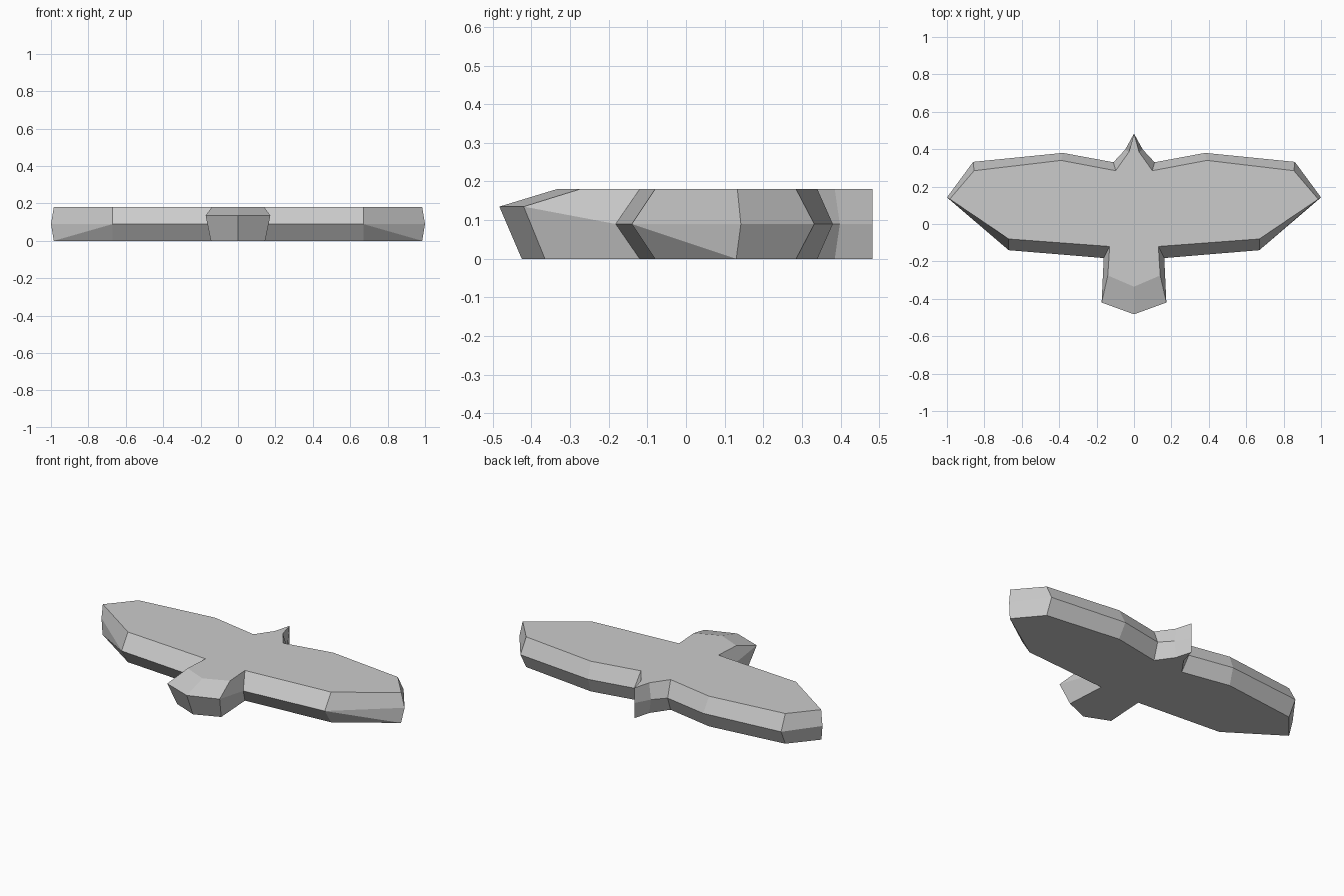
import bpy
import bmesh

if "Cube" in bpy.data.objects:
    bpy.data.objects.remove(bpy.data.objects["Cube"])

grey = bpy.data.materials.new("plain grey")
grey.diffuse_color = (0.6, 0.6, 0.6, 1)
grey.use_nodes = True
grey.node_tree.nodes["Principled BSDF"].inputs["Base Color"].default_value = grey.diffuse_color

# Right half of the bird outline, beak to tail: top rim, widest rim, bottom rim
TOP, BOTTOM = 0.18, 0.0
half = [
    # top x, y      middle x, y, z         bottom x, y
    ((0.0, 0.483), (0.0, 0.483, 0.09), (0.0, 0.483)),          # beak tip
    ((0.027, 0.385), (0.047, 0.398, 0.09), (0.027, 0.385)),    # head
    ((0.098, 0.285), (0.11, 0.33, 0.09), (0.098, 0.285)),      # neck
    ((0.39, 0.34), (0.38, 0.38, 0.09), (0.39, 0.34)),          # wing leading edge
    ((0.855, 0.285), (0.86, 0.332, 0.09), (0.855, 0.285)),     # wing shoulder
    ((0.985, 0.133), (1.0, 0.142, 0.09), (0.985, 0.13)),       # wing tip
    ((0.67, -0.08), (0.67, -0.14, 0.09), (0.67, -0.08)),       # wing trailing edge
    ((0.13, -0.12), (0.162, -0.182, 0.09), (0.13, -0.12)),     # tail root
    ((0.14, -0.275), (0.173, -0.42, 0.135), (0.145, -0.365)),  # tail corner
    ((0.0, -0.335), (0.0, -0.483, 0.135), (0.0, -0.425)),      # tail end
]
TIP = 5

# Mirror the half into a closed outline
rows = [(s, 1) for s in half] + [(s, -1) for s in half[-2:0:-1]]
n = len(rows)

bm = bmesh.new()
top = [bm.verts.new((t[0] * m, t[1], TOP)) for (t, _, _), m in rows]
mid = [bm.verts.new((c[0] * m, c[1], c[2])) for (_, c, _), m in rows]
low = [bm.verts.new((b[0] * m, b[1], BOTTOM)) for (_, _, b), m in rows]

# Flat back and belly
bm.faces.new(top)
bm.faces.new(low[::-1])

# Bevelled rim, with the twisted panels under the wing tips split
for i in range(n):
    j = (i + 1) % n
    bm.faces.new((top[i], mid[i], mid[j], top[j]))
    if i == TIP:
        bm.faces.new((mid[i], low[i], mid[j]))
        bm.faces.new((low[i], low[j], mid[j]))
    elif j == n - TIP:
        bm.faces.new((mid[j], mid[i], low[j]))
        bm.faces.new((mid[i], low[i], low[j]))
    else:
        bm.faces.new((mid[i], low[i], low[j], mid[j]))

bmesh.ops.recalc_face_normals(bm, faces=bm.faces[:])
mesh = bpy.data.meshes.new("bird_body")
bm.to_mesh(mesh)
bm.free()
mesh.materials.append(grey)
bird = bpy.data.objects.new("bird_body", mesh)
bpy.context.collection.objects.link(bird)
